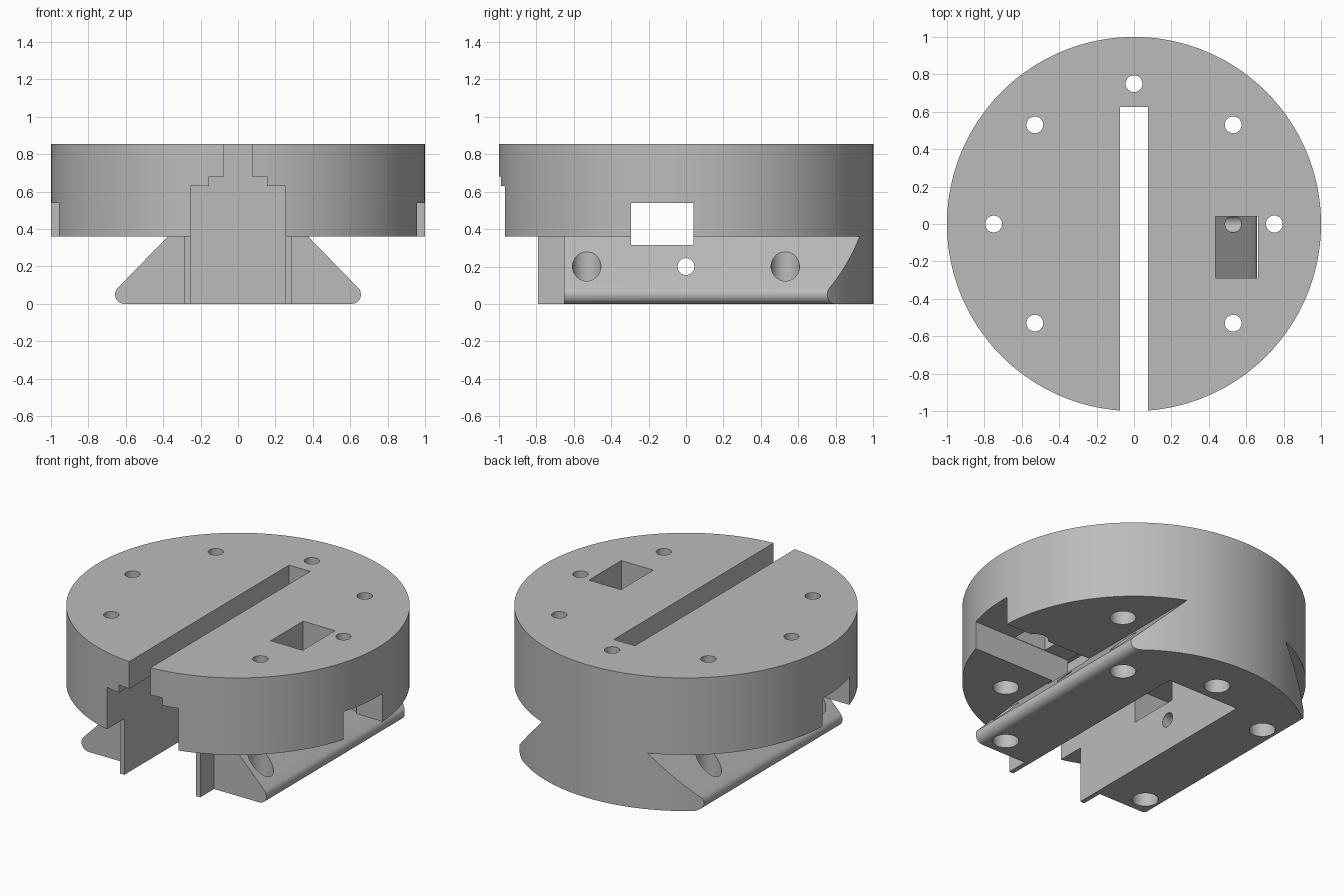
import bpy, bmesh, math

if "Cube" in bpy.data.objects:
    bpy.data.objects.remove(bpy.data.objects["Cube"], do_unlink=True)

TOP, UNDER = 0.855, 0.36      # upper face, underside of the overhang

grey = bpy.data.materials.new("plain grey")
grey.use_nodes = True
COLOUR = (0.5, 0.5, 0.5, 1)
grey.diffuse_color = COLOUR
grey.node_tree.nodes["Principled BSDF"].inputs["Base Color"].default_value = COLOUR


def prism(name, points, lift):
    """Solid made by moving a flat outline along a vector."""
    bm = bmesh.new()
    face = bm.faces.new([bm.verts.new(p) for p in points])
    moved = bmesh.ops.extrude_face_region(bm, geom=[face])["geom"]
    bmesh.ops.translate(bm, vec=lift,
                        verts=[v for v in moved if isinstance(v, bmesh.types.BMVert)])
    bmesh.ops.recalc_face_normals(bm, faces=bm.faces)
    mesh = bpy.data.meshes.new(name)
    bm.to_mesh(mesh)
    bm.free()
    mesh.materials.append(grey)
    obj = bpy.data.objects.new(name, mesh)
    bpy.context.collection.objects.link(obj)
    return obj


def box(name, x0, x1, y0, y1, z0, z1):
    return prism(name, [(x0, y0, z0), (x1, y0, z0), (x1, y1, z0), (x0, y1, z0)],
                 (0, 0, z1 - z0))


def circle(r, n):
    return [(r * math.cos(2 * math.pi * i / n), r * math.sin(2 * math.pi * i / n))
            for i in range(n)]


def bore(name, x, y, r, z0, z1):
    return prism(name, [(x + a, y + b, z0) for a, b in circle(r, 32)], (0, 0, z1 - z0))


# Round body
body = prism("dovetail_disc", [(a, b, 0) for a, b in circle(1, 160)], (0, 0, TOP))


def cut(cutter):
    cutter.hide_render = True
    mod = body.modifiers.new("cut", "BOOLEAN")
    mod.operation = "DIFFERENCE"
    mod.solver = "EXACT"
    mod.object = cutter
    bpy.context.view_layer.objects.active = body
    bpy.ops.object.modifier_apply(modifier=mod.name)
    bpy.data.objects.remove(cutter, do_unlink=True)


# Sloping undercuts with a rounded lower lip, and the front steps beside the tabs
R, CX = 0.05, 0.607
lip = [(CX + R * math.cos(a), R + R * math.sin(a))
       for a in (math.radians(45 - 135 * i / 12) for i in range(13))]
outline = [(0.375, UNDER)] + lip + [(CX, -0.1), (1.2, -0.1), (1.2, UNDER)]
for s in (1, -1):
    cut(prism("undercut", [(s * x, -1.2, z) for x, z in outline], (0, 2.4, 0)))
    cut(box("front_step", *sorted((s * 0.285, s * 1.2)), -1.2, -0.65, -0.1, UNDER))
cut(box("tab_end", -0.4, 0.4, -1.2, -0.79, -0.1, UNDER))

# Stepped central slot, open at the front
SLOT = [(0.255, -0.1), (0.255, 0.63), (0.155, 0.63), (0.155, 0.68), (0.075, 0.68), (0.075, 1)]
slot = SLOT + [(-x, z) for x, z in reversed(SLOT)]
cut(prism("slot", [(x, -1.2, z) for x, z in slot], (0, 1.825, 0)))

# Square cross channel and the pocket that opens into it from above
cut(box("channel", -1.2, 1.2, -0.293, 0.04, 0.315, 0.54))
cut(box("pocket", 0.435, 0.663, -0.29, 0.039, 0.4, 1))

# Counterbored vertical holes
D = 0.53
for x, y in [(D, D), (-D, D), (D, -D), (-D, -D), (0.75, 0), (-0.75, 0), (0, 0.75)]:
    cut(bore("screw_hole", x, y, 0.045, -0.1, 1))
    cut(bore("counterbore", x, y, 0.076, -0.1, 0.6))

# Horizontal cross hole
cut(prism("cross_hole", [(-1.2, a, 0.2 + b) for a, b in circle(0.045, 32)], (2.4, 0, 0)))

# Smooth round walls, crisp edges
bpy.ops.object.select_all(action="DESELECT")
body.select_set(True)
bpy.context.view_layer.objects.active = body
bpy.ops.object.shade_smooth_by_angle(angle=math.radians(25))
